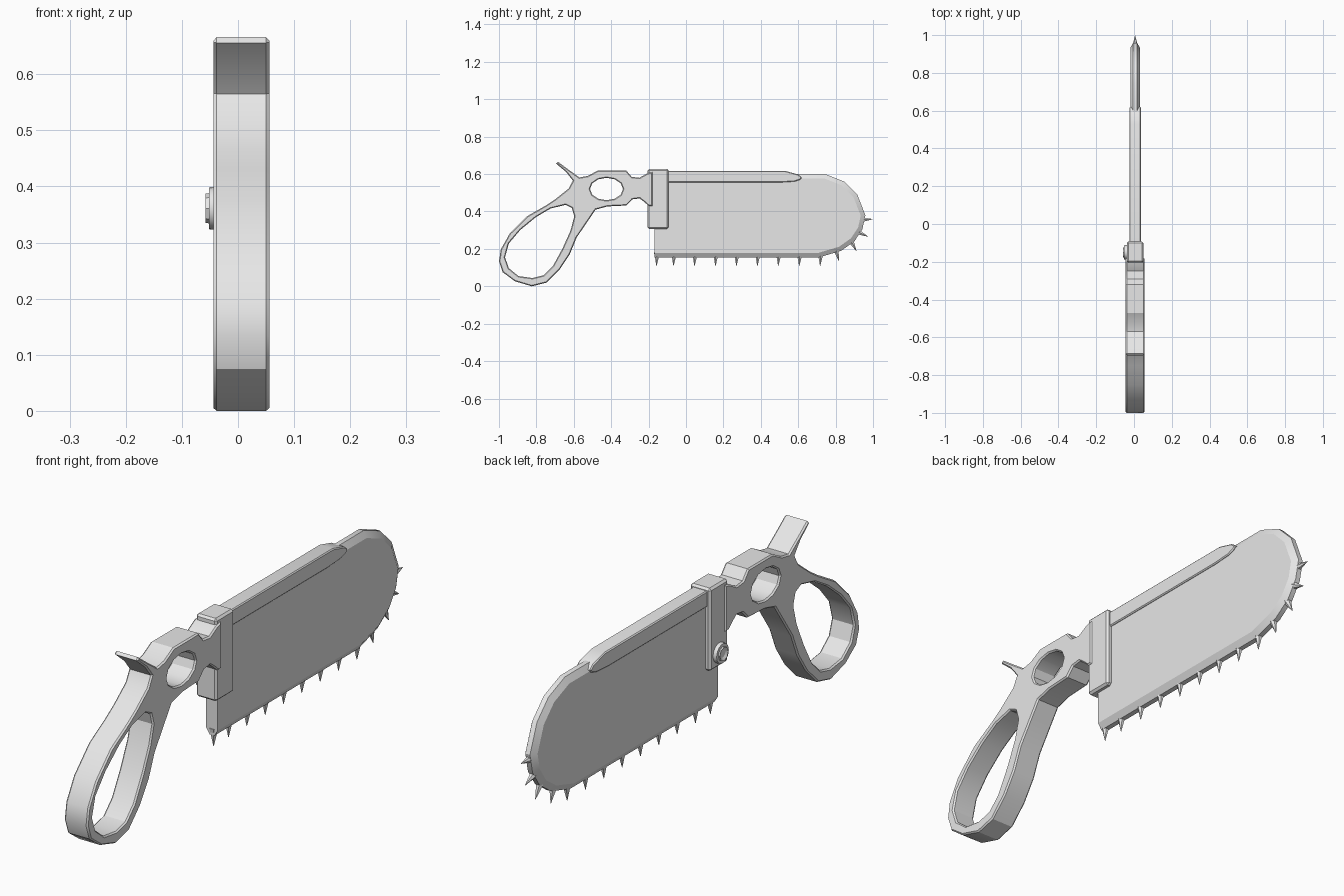
import bpy, bmesh, math
from mathutils import Matrix, Vector

old = bpy.data.objects.get("Cube")
if old:
    bpy.data.objects.remove(old, do_unlink=True)

steel = bpy.data.materials.new("grey_steel")
steel.use_nodes = True
steel.diffuse_color = (0.8, 0.8, 0.8, 1)
steel.node_tree.nodes["Principled BSDF"].inputs["Base Color"].default_value = (0.8, 0.8, 0.8, 1)

MID = 0.006  # centre plane of the tool


def finish(name, bm, angle=28):
    bmesh.ops.recalc_face_normals(bm, faces=bm.faces)
    mesh = bpy.data.meshes.new(name)
    bm.to_mesh(mesh)
    bm.free()
    mesh.materials.append(steel)
    ob = bpy.data.objects.new(name, mesh)
    bpy.context.collection.objects.link(ob)
    bpy.ops.object.select_all(action='DESELECT')
    ob.select_set(True)
    bpy.context.view_layer.objects.active = ob
    bpy.ops.object.shade_smooth_by_angle(angle=math.radians(angle))
    return ob


def inset(points, d):
    """Shift an outline to the left of its direction by d."""
    pts = [Vector(p) for p in points]
    out = []
    for i, p in enumerate(pts):
        a = (p - pts[i - 1]).normalized()
        b = (pts[(i + 1) % len(pts)] - p).normalized()
        na, nb = Vector((-a.y, a.x)), Vector((-b.y, b.x))
        out.append(p + (na + nb) * d / max(1 + na.dot(nb), 0.5))
    return out


def plate(name, outlines, half, chamfer, depth, keep_y=None):
    """Chamfered slab; the first outline is the rim, the others are holes."""
    bm = bmesh.new()
    caps = [[], []]
    levels = [(-half, chamfer), (-half + depth, 0), (half - depth, 0), (half, chamfer)]
    for outline in outlines:
        rings = []
        for x, d in levels:
            ring = []
            for p, q in zip(outline, inset(outline, d)):
                y = p[0] if p[0] == keep_y else q.x
                ring.append(bm.verts.new((MID + x, y, q.y)))
            rings.append(ring)
        n = len(outline)
        for r, s in zip(rings, rings[1:]):
            for i in range(n):
                j = (i + 1) % n
                bm.faces.new((r[i], r[j], s[j], s[i]))
        for cap, ring in zip(caps, (rings[0], rings[-1])):
            cap += [bm.edges.get((ring[i], ring[i - 1])) for i in range(n)]
    for cap in caps:
        bmesh.ops.triangle_fill(bm, edges=cap, use_beauty=True)
    return finish(name, bm)


# Handle with thumb spur, finger hole and grip loop
rim = [(-.18, .61), (-.205, .605), (-.25, .58), (-.29, .585), (-.32, .62), (-.47, .62),
       (-.525, .59), (-.57, .582), (-.63, .625), (-.685, .666), (-.695, .656), (-.64, .61),
       (-.605, .565), (-.627, .523), (-.7, .465), (-.75, .432), (-.85, .374), (-.942, .283),
       (-.99, .198), (-1, .133), (-.98, .075), (-.915, .027), (-.825, 0), (-.745, .02),
       (-.675, .09), (-.622, .17), (-.585, .26), (-.526, .347), (-.483, .41), (-.42, .427),
       (-.318, .432), (-.286, .465), (-.248, .47), (-.22, .448), (-.2, .43), (-.18, .43)]
grip_hole = [(-.643, .448), (-.6, .427), (-.585, .374), (-.606, .294), (-.649, .198),
             (-.702, .101), (-.755, .048), (-.82, .032), (-.9, .043), (-.958, .09),
             (-.98, .155), (-.958, .235), (-.894, .31), (-.81, .379), (-.729, .427)]
finger_hole = [(-.425 + .088 * math.cos(a), .52 + .06 * math.sin(a))
               for a in (-math.tau * i / 12 for i in range(12))]
plate("handle", [rim, inset(grip_hole, -.012), finger_hole], .05, .005, .006)

# Blade with a rounded, chamfered nose and square heel
heel = -.168
blade = [(heel, .155), (.713, .155), (.83, .19), (.9, .24), (.943, .305), (.959, .38),
         (.916, .49), (.846, .56), (.745, .6), (.6, .6), (heel, .6)]
plate("blade", [blade], .025, .024, .015, keep_y=heel)

# Stiffening spine along the top of the blade
spine = [(-.12, .555), (.5, .555), (.58, .56), (.61, .57), (.62, .582), (.6, .598),
         (.53, .617), (-.12, .617)]
plate("spine", [spine], .031, .004, .004)

# Clamp joining handle and blade
bm = bmesh.new()
bmesh.ops.create_cube(bm, size=1, matrix=Matrix.Translation((MID, -.149, .467))
                      @ Matrix.Diagonal((.088, .112, .32, 1)))
bmesh.ops.bevel(bm, geom=bm.edges[:], offset=.008, segments=1, affect='EDGES')
finish("clamp", bm)


# Clamp screw on the right side
def disc(name, sides, radius, x0, x1, socket=0):
    bm = bmesh.new()
    place = Matrix.Translation(((x0 + x1) / 2, -.15, .361)) @ Matrix.Rotation(-math.pi / 2, 4, 'Y')
    bmesh.ops.create_cone(bm, cap_ends=True, segments=sides, radius1=radius,
                          radius2=radius * .93, depth=x1 - x0, matrix=place)
    if socket:
        face = min(bm.faces, key=lambda f: f.calc_center_median().x)
        bmesh.ops.inset_region(bm, faces=[face], thickness=socket)
        bmesh.ops.translate(bm, verts=face.verts[:], vec=(.006, 0, 0))
    finish(name, bm)


disc("screw_washer", 20, .04, -.052, -.03)
disc("screw_head", 8, .028, -.058, -.045, socket=.01)

# Thorn teeth: root position and pointing angle (degrees, from +y towards +z)
teeth = [(heel + .012, .155, -92)]
teeth += [(-.065 + .112 * i, .155, -92) for i in range(8)]
teeth += [(.806, .18, -75), (.89, .228, -62), (.932, .285, -25), (.952, .357, 2)]
bm = bmesh.new()
for y, z, angle in teeth:
    a = math.radians(angle)
    aim = Vector((0, math.cos(a), math.sin(a)))
    turn = aim.to_track_quat('Z', 'X').to_matrix().to_4x4()
    place = Matrix.Translation(Vector((MID, y, z)) + aim * .011) @ turn
    bmesh.ops.create_cone(bm, cap_ends=True, segments=6, radius1=.018, radius2=.001,
                          depth=.07, matrix=place)
finish("teeth", bm)
